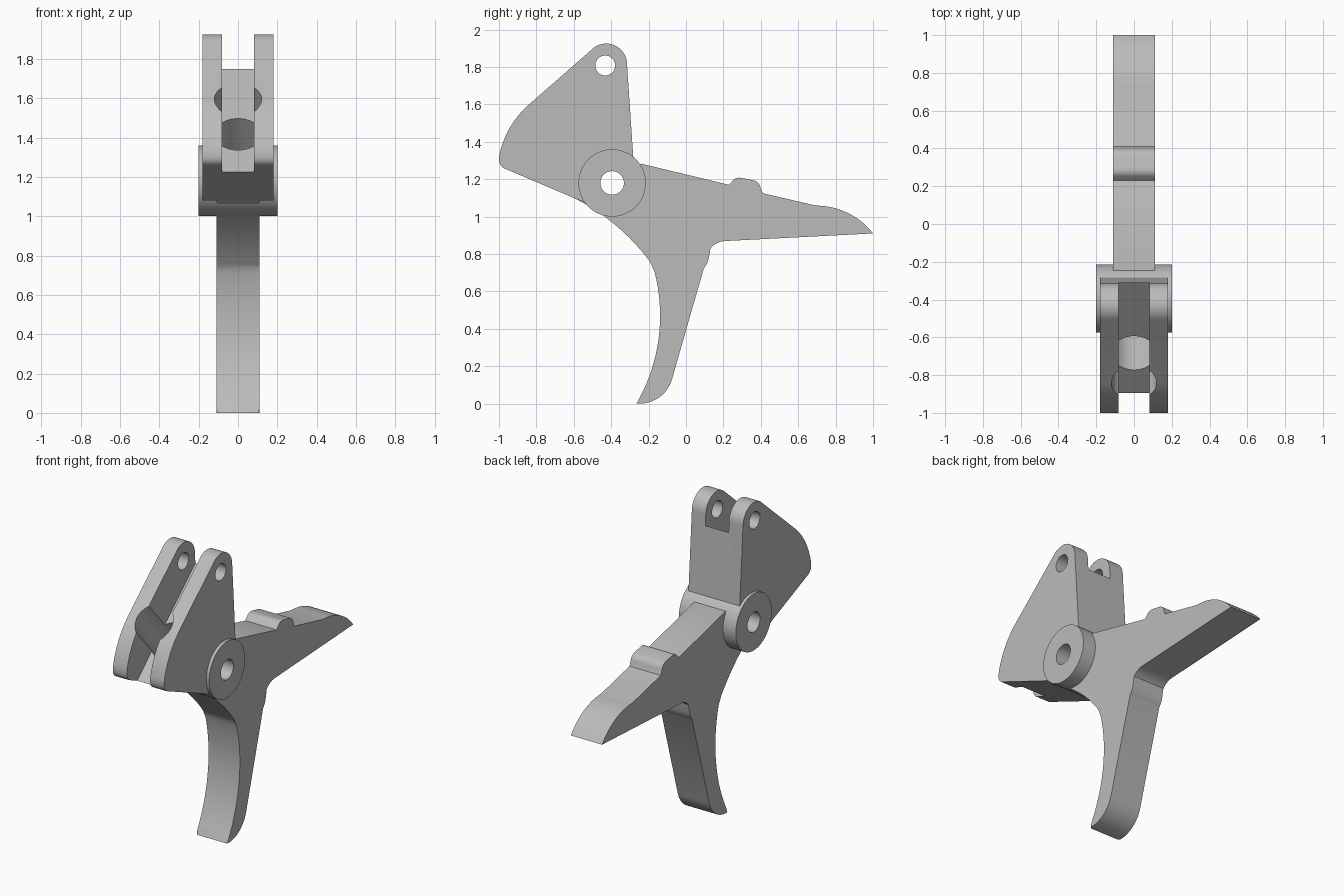
import bpy, bmesh, math
from mathutils import Vector, Matrix

if "Cube" in bpy.data.objects:
    bpy.data.objects.remove(bpy.data.objects["Cube"])

steel = bpy.data.materials.new("steel grey")
steel.use_nodes = True
GREY = (0.5, 0.5, 0.5, 1)
steel.diffuse_color = GREY
steel.node_tree.nodes["Principled BSDF"].inputs["Base Color"].default_value = GREY


def arc(a, b, c, n=16):
    """Points of the circular arc from a through b to c."""
    (ax, ay), (bx, by), (cx, cy) = a, b, c
    d = 2 * (ax * (by - cy) + bx * (cy - ay) + cx * (ay - by))
    sa, sb, sc = ax * ax + ay * ay, bx * bx + by * by, cx * cx + cy * cy
    ux = (sa * (by - cy) + sb * (cy - ay) + sc * (ay - by)) / d
    uy = (sa * (cx - bx) + sb * (ax - cx) + sc * (bx - ax)) / d
    r = math.hypot(ax - ux, ay - uy)
    t0, t1, t2 = (math.atan2(y - uy, x - ux) for x, y in (a, b, c))
    sweep = (t2 - t0) % math.tau
    if (t1 - t0) % math.tau > sweep:
        sweep -= math.tau
    return [(ux + r * math.cos(t0 + sweep * i / n), uy + r * math.sin(t0 + sweep * i / n))
            for i in range(n + 1)]


def finish(bm, name):
    bmesh.ops.recalc_face_normals(bm, faces=bm.faces)
    mesh = bpy.data.meshes.new(name)
    bm.to_mesh(mesh)
    bm.free()
    mesh.materials.append(steel)
    ob = bpy.data.objects.new(name, mesh)
    bpy.context.collection.objects.link(ob)
    return ob


def prism(name, points, half, rounded=0):
    """Side profile (y, z) extruded over x; the first edges can be rounded."""
    bm = bmesh.new()
    sides = [[bm.verts.new((x, y, z)) for y, z in points] for x in (-half, half)]
    left, right = sides
    bm.faces.new(left)
    bm.faces.new(right)
    for i in range(len(points)):
        j = (i + 1) % len(points)
        bm.faces.new((left[i], left[j], right[j], right[i]))
    if rounded:
        edges = [bm.edges.get((s[i], s[i + 1])) for s in sides for i in range(rounded)]
        bmesh.ops.bevel(bm, geom=edges, offset=0.012, segments=3, profile=0.5, affect='EDGES')
    return finish(bm, name)


def cylinder(name, start, end, radius):
    start, end = Vector(start), Vector(end)
    axis = end - start
    turn = axis.to_track_quat('Z', 'Y').to_matrix().to_4x4()
    bm = bmesh.new()
    bmesh.ops.create_cone(bm, cap_ends=True, segments=64, radius1=radius, radius2=radius,
                          depth=axis.length,
                          matrix=Matrix.Translation((start + end) / 2) @ turn)
    return finish(bm, name)


def cross_pin(name, y, z, radius, half):
    return cylinder(name, (-half, y, z), (half, y, z), radius)


def cut(ob, *cutters):
    for cutter in cutters:
        mod = ob.modifiers.new("cut", 'BOOLEAN')
        mod.operation = 'DIFFERENCE'
        mod.solver = 'EXACT'
        mod.object = cutter
        bpy.context.view_layer.objects.active = ob
        bpy.ops.object.modifier_apply(modifier=mod.name)


# Forked head
head = prism("forked_head",
             arc((-0.315, 1.81), (-0.42, 1.925), (-0.51, 1.888), 20)
             + arc((-0.85, 1.59), (-0.945, 1.47), (-1, 1.32))
             + arc((-0.999, 1.3), (-0.99, 1.273), (-0.965, 1.255), 6)
             + [(-0.6, 1.1), (-0.5, 1.06), (-0.4, 1.1), (-0.28, 1.29)], 0.18)

# Lever body: finger piece, rear tail and small catch on top
finger = arc((-0.265, 0), (-0.145, 0.36), (-0.178, 0.74), 24)
body = prism("lever_body",
             finger
             + arc((-0.195, 0.762), (-0.36, 0.94), (-0.61, 1.105))
             + [(-0.4, 1.25), (-0.24, 1.283), (0.23, 1.17)]
             + arc((0.255, 1.198), (0.285, 1.208), (0.3, 1.206), 5)
             + arc((0.36, 1.195), (0.39, 1.175), (0.4, 1.15), 6)
             + [(0.41, 1.125), (0.69, 1.06)]
             + arc((0.73, 1.057), (0.88, 1.012), (1, 0.91))
             + arc((0.22, 0.87), (0.165, 0.858), (0.132, 0.833), 6)
             + arc((0.12, 0.77), (0.11, 0.745), (0.095, 0.722), 5)
             + arc((-0.075, 0.13), (-0.135, 0.04), (-0.25, 0), 12),
             0.11, rounded=len(finger) - 1)

# Pivot boss
boss = cross_pin("pivot_boss", -0.395, 1.18, 0.18, 0.2)

# Helper cutters
slot = prism("slot_cutter", [(-1.1, 1.043), (-0.2, 1.849), (-0.2, 2.1), (-1.1, 2.1)], 0.082)
bore = cylinder("bore_cutter", (0, -0.95, 1.715), (0, -0.486, 1.197), 0.12)
ear_hole = cross_pin("ear_hole_cutter", -0.432, 1.808, 0.053, 0.4)
pivot_hole = cross_pin("pivot_hole_cutter", -0.395, 1.18, 0.063, 0.4)
hub_room = cross_pin("hub_room_cutter", -0.395, 1.18, 0.1, 0.4)

cut(head, slot, bore, ear_hole, hub_room)
cut(body, hub_room, bore)
cut(boss, pivot_hole, bore)
for helper in (slot, bore, ear_hole, pivot_hole, hub_room):
    bpy.data.objects.remove(helper)

# Smooth curved faces, keep edges sharp
for ob in (head, body, boss):
    bpy.ops.object.select_all(action='DESELECT')
    ob.select_set(True)
    bpy.context.view_layer.objects.active = ob
    bpy.ops.object.shade_smooth_by_angle(angle=math.radians(30))
